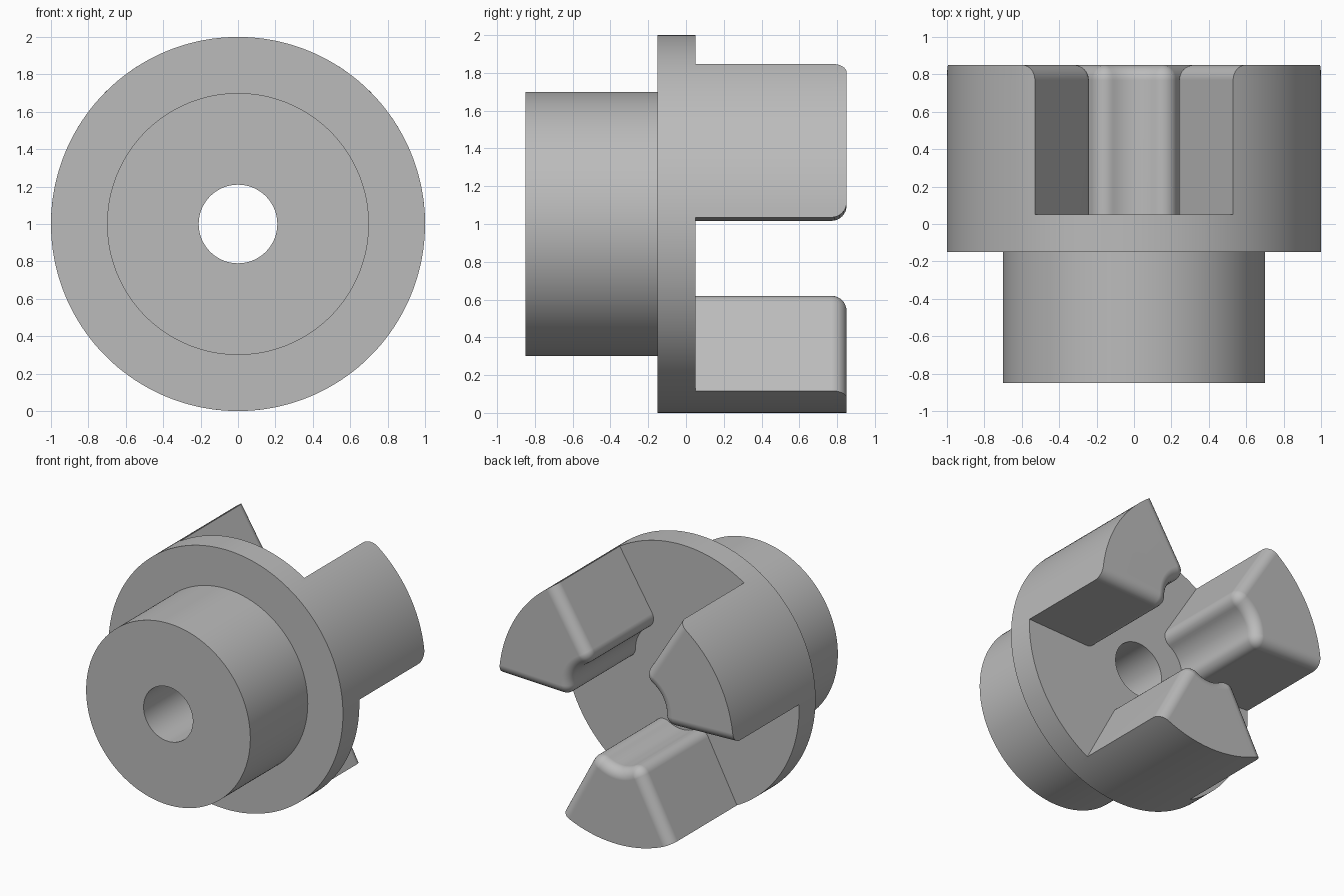
import bpy, bmesh
from math import sin, cos, tan, pi, radians, sqrt, atan2, hypot

default = bpy.data.objects.get("Cube")
if default:
    bpy.data.objects.remove(default, do_unlink=True)

# Plain grey metal
metal = bpy.data.materials.new("grey_metal")
metal.use_nodes = True
GREY = (0.5, 0.5, 0.5, 1)
metal.diffuse_color = GREY
metal.node_tree.nodes["Principled BSDF"].inputs["Base Color"].default_value = GREY


def finish(name, bm):
    """Turn a bmesh into a shaded object."""
    bmesh.ops.remove_doubles(bm, verts=bm.verts, dist=1e-5)
    bmesh.ops.recalc_face_normals(bm, faces=bm.faces)
    mesh = bpy.data.meshes.new(name)
    bm.to_mesh(mesh)
    bm.free()
    mesh.materials.append(metal)
    ob = bpy.data.objects.new(name, mesh)
    bpy.context.collection.objects.link(ob)
    bpy.ops.object.select_all(action='DESELECT')
    ob.select_set(True)
    bpy.context.view_layer.objects.active = ob
    bpy.ops.object.shade_smooth_by_angle(angle=radians(30))
    normals = ob.modifiers.new("flat_face_normals", 'WEIGHTED_NORMAL')
    normals.keep_sharp = True
    return ob


def loft(bm, rings, closed=False):
    """Bridge successive rings; cap the ends or join last to first."""
    loops = [[bm.verts.new(p) for p in ring] for ring in rings]
    pairs = list(zip(loops, loops[1:]))
    if closed:
        pairs.append((loops[-1], loops[0]))
    else:
        bm.faces.new(loops[0])
        bm.faces.new(loops[-1])
    n = len(loops[0])
    for a, b in pairs:
        for i in range(n):
            j = (i + 1) % n
            bm.faces.new((a[i], a[j], b[j], b[i]))


def arc(cu, cv, r, start, end, steps):
    return [(cu + r * cos(start + (end - start) * i / steps),
             cv + r * sin(start + (end - start) * i / steps))
            for i in range(steps + 1)]


# Hub, flange and through bore, turned around the y axis
SEGMENTS = 180
section = [(0.21, -0.85), (0.7, -0.85), (0.7, -0.15),
           (1, -0.15), (1, 0.05), (0.21, 0.05)]
bm = bmesh.new()
loft(bm, [[(r * cos(2 * pi * i / SEGMENTS), y, 1 + r * sin(2 * pi * i / SEGMENTS))
           for i in range(SEGMENTS)] for r, y in section], closed=True)
finish("flanged_hub", bm)

# Jaw section: radial sides, rounded inner corners, hollow inner end
HALF = radians(28)           # half angle of a jaw
ROUND = 0.08                 # rounding radius
CORNER_U = 0.46
CORNER_V = CORNER_U * tan(HALF) - ROUND / cos(HALF)
HOLLOW_U = 0.2               # centre of the hollow
HOLLOW_R = hypot(CORNER_U - HOLLOW_U, CORNER_V) - ROUND
HOLLOW_A = atan2(CORNER_V, CORNER_U - HOLLOW_U)


def jaw_section(inset):
    s = sqrt(1 - inset ** 2)
    edge = atan2(s * sin(HALF) - inset * cos(HALF),
                 s * cos(HALF) + inset * sin(HALF))
    side = HALF + pi / 2
    r = ROUND - inset
    pts = arc(0, 0, 1, -edge, edge, 28)
    pts += arc(CORNER_U, CORNER_V, r, side, pi + HOLLOW_A, 8)
    pts += arc(HOLLOW_U, 0, HOLLOW_R + inset, HOLLOW_A, -HOLLOW_A, 12)[1:-1]
    pts += arc(CORNER_U, -CORNER_V, r, pi - HOLLOW_A, -side + 2 * pi, 8)
    return pts


# Three jaws on the back of the flange, with rounded free edges
FILLET_STEPS = 8
layers = [(0.0, 0.0)]
for i in range(FILLET_STEPS + 1):
    a = pi / 2 * i / FILLET_STEPS
    layers.append((0.85 - ROUND + ROUND * sin(a), ROUND * (1 - cos(a))))

for name, degrees in (("lower_jaw", -90), ("left_jaw", 30), ("right_jaw", 150)):
    c, s = cos(radians(degrees)), sin(radians(degrees))
    bm = bmesh.new()
    loft(bm, [[(u * c - v * s, y, 1 + u * s + v * c) for u, v in jaw_section(inset)]
              for y, inset in layers])
    finish(name, bm)
